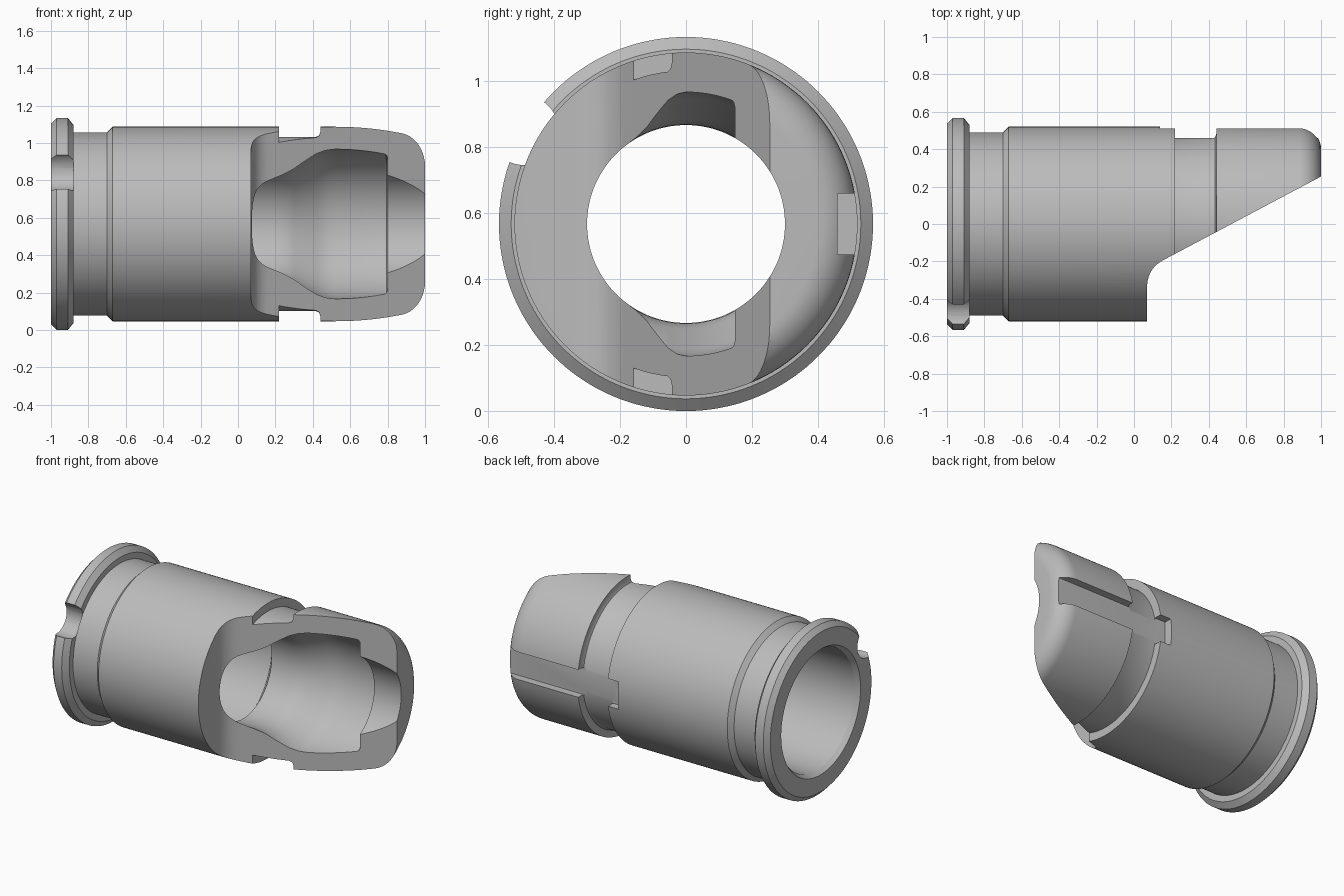
import bpy, bmesh, math
from mathutils import Vector

if "Cube" in bpy.data.objects:
    bpy.data.objects.remove(bpy.data.objects["Cube"])

AXIS_Z = 0.567
SEGMENTS = 144

steel = bpy.data.materials.new("plain grey steel")
steel.use_nodes = True
grey = (0.5, 0.5, 0.5, 1)
steel.diffuse_color = grey
steel.node_tree.nodes["Principled BSDF"].inputs["Base Color"].default_value = grey


def make_object(name, bm):
    bmesh.ops.recalc_face_normals(bm, faces=bm.faces)
    mesh = bpy.data.meshes.new(name)
    bm.to_mesh(mesh)
    bm.free()
    mesh.materials.append(steel)
    obj = bpy.data.objects.new(name, mesh)
    bpy.context.collection.objects.link(obj)
    return obj


def revolve(name, profile):
    """Turn a closed (x, radius) profile around the long axis."""
    bm = bmesh.new()
    rings = []
    for i in range(SEGMENTS):
        a = math.tau * i / SEGMENTS
        rings.append([bm.verts.new((x, r * math.cos(a), AXIS_Z + r * math.sin(a)))
                      for x, r in profile])
    n = len(profile)
    for i, ring in enumerate(rings):
        after = rings[(i + 1) % SEGMENTS]
        for j in range(n):
            k = (j + 1) % n
            bm.faces.new((ring[j], ring[k], after[k], after[j]))
    return make_object(name, bm)


def prism(name, points, direction):
    """Extrude a closed loop of 3D points along a direction."""
    bm = bmesh.new()
    face = bm.faces.new([bm.verts.new(p) for p in points])
    new = bmesh.ops.extrude_face_region(bm, geom=[face])["geom"]
    bmesh.ops.translate(bm, vec=direction,
                        verts=[g for g in new if isinstance(g, bmesh.types.BMVert)])
    return make_object(name, bm)


def cut(target, cutter):
    cutter.hide_render = True
    mod = target.modifiers.new(cutter.name, "BOOLEAN")
    mod.operation = "DIFFERENCE"
    mod.solver = "EXACT"
    mod.object = cutter
    bpy.ops.object.select_all(action="DESELECT")
    bpy.context.view_layer.objects.active = target
    target.select_set(True)
    bpy.ops.object.modifier_apply(modifier=mod.name)
    bpy.data.objects.remove(cutter)


# Outside: flange, neck, barrel, groove and rounded nose
outer = [(-1, .535), (-.97, .567), (-.91, .567), (-.88, .53), (-.88, .49),
         (-.7, .49), (-.67, .52), (.22, .52), (.22, .465), (.415, .465),
         (.433, .473), (.44, .49), (.44, .52)]
for i in range(11):
    a = math.pi / 2 * i / 10
    outer.append((.88 + .12 * math.sin(a), .4 + .12 * math.cos(a)))

# Inside, from the nose back: throat, wide chamber, narrow bore, wide rear bore
inner = [(1, .3), (.8, .3), (.8, .385), (.795, .395), (.785, .4), (.52, .4),
         (.47, .395), (.42, .38), (.3, .318), (.265, .308), (.23, .302),
         (.19, .3), (.04, .3), (-.03, .4), (-.97, .4), (-1, .42)]
body = revolve("sleeve_body", outer + inner)

# Slanted front cut with a filleted shoulder
slope = .53
corner = Vector((.07, -.239))
start = corner + Vector((0, -.1))
end = corner + Vector((1, slope)).normalized() * .1
opening = [Vector((.07, -1)), start]
for i in range(1, 10):
    t = i / 10
    opening.append(start * (1 - t) ** 2 + corner * 2 * t * (1 - t) + end * t * t)
opening += [end, corner + Vector((1, slope)) * 1.2, Vector((1.3, -1))]
cut(body, prism("front_opening_cutter", [(p.x, p.y, -.5) for p in opening], (0, 0, 2.5)))

# Keyway along the back of the nose, running across the groove into the barrel
key = [(.14, .46), (1.1, .46), (1.1, .7), (.14, .7)]
cut(body, prism("keyway_cutter", [(x, y, AXIS_Z - .092) for x, y in key], (0, 0, .184)))

# Round notch in the flange
notch = math.radians(150)
centre = Vector((0, .567 * math.cos(notch), AXIS_Z + .567 * math.sin(notch)))
circle = [centre + Vector((-1.1, .105 * math.cos(a), .105 * math.sin(a)))
          for a in (math.tau * i / 40 for i in range(40))]
cut(body, prism("flange_notch_cutter", circle, (.22, 0, 0)))

bpy.context.view_layer.objects.active = body
body.select_set(True)
bpy.ops.object.shade_smooth_by_angle(angle=math.radians(25))
